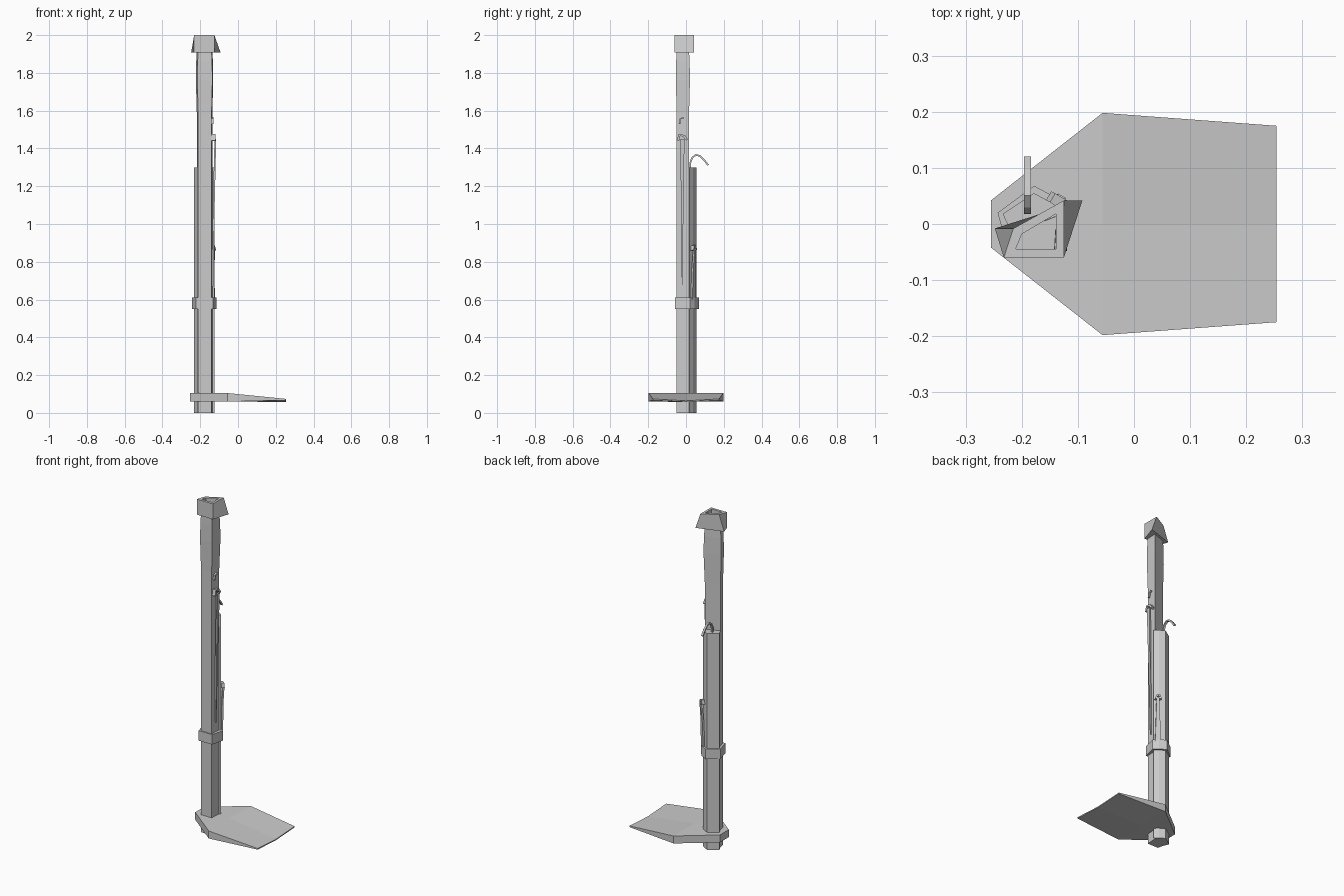
import bpy, bmesh
from mathutils import Vector


def make(name, verts, faces):
    me = bpy.data.meshes.new(name)
    me.from_pydata([tuple(v) for v in verts], [], faces)
    bm = bmesh.new()
    bm.from_mesh(me)
    bmesh.ops.recalc_face_normals(bm, faces=bm.faces)
    bm.to_mesh(me)
    bm.free()
    ob = bpy.data.objects.new(name, me)
    bpy.context.collection.objects.link(ob)
    return ob


def loft(name, rings):
    """Skin equal-length rings of 3D points and cap both ends."""
    n = len(rings[0])
    verts = [p for r in rings for p in r]
    faces = [(k * n + i, k * n + (i + 1) % n, (k + 1) * n + (i + 1) % n, (k + 1) * n + i)
             for k in range(len(rings) - 1) for i in range(n)]
    faces += [tuple(range(n)), tuple(range((len(rings) - 1) * n, len(rings) * n))]
    return make(name, verts, faces)


def level(poly, z, s=1.0):
    cx = sum(p[0] for p in poly) / len(poly)
    cy = sum(p[1] for p in poly) / len(poly)
    return [(cx + (x - cx) * s, cy + (y - cy) * s, z) for x, y in poly]


def ribbon(name, path, widths, across, thick):
    """Sweep a flat strip along a path; across is its width direction."""
    pts = [Vector(p) for p in path]
    a = Vector(across).normalized()
    rings = []
    for i, p in enumerate(pts):
        t = (pts[min(i + 1, len(pts) - 1)] - pts[max(i - 1, 0)]).normalized()
        n = t.cross(a).normalized() * thick / 2
        w = a * widths[i] / 2
        rings.append([p - w - n, p + w - n, p + w + n, p - w + n])
    return loft(name, rings)


# Split shaft: long front half and shorter back half
front = [(-0.211, -0.05), (-0.14, -0.05), (-0.136, 0.016), (-0.218, -0.016)]
back = [(-0.218, -0.016), (-0.136, 0.016), (-0.124, 0.018), (-0.145, 0.037),
        (-0.178, 0.055), (-0.234, 0.018)]
loft("handle_front_half", [level(front, z, s) for z, s in
     ((0, 1), (1.58, 1), (1.76, 1.12), (1.86, 1.08), (1.95, 0.95))])
loft("handle_back_half", [level(back, 0), level(back, 1.30)])

# Binding band around both halves
band = [(-0.222, -0.057), (-0.132, -0.057), (-0.114, 0.02), (-0.137, 0.046),
        (-0.178, 0.068), (-0.243, 0.02)]
loft("binding_band", [level(band, 0.55), level(band, 0.61)])

# Flared pommel with a recess showing the handle end
low = [(-0.232, -0.06), (-0.125, -0.06), (-0.092, 0.042), (-0.248, -0.008)]
top = [(-0.232, -0.06), (-0.125, -0.06), (-0.125, 0.042), (-0.215, -0.008)]
hole = [(-0.211, -0.045), (-0.139, -0.045), (-0.139, 0.018), (-0.2, -0.018)]
loft("pommel", [level(low, 1.907), level(top, 2.0), level(hole, 2.0), level(hole, 1.94)])

# Hoe blade: flat root, then a thinning, slightly dished edge
rows = [(-0.255, 0.042, 0.060, 0.060, 0.105, 0.105),
        (-0.056, 0.198, 0.060, 0.060, 0.105, 0.105),
        (0.254, 0.175, 0.067, 0.058, 0.074, 0.064)]
loft("hoe_blade", [[(x, -w, ub), (x, 0, mb), (x, w, ub), (x, w, ut), (x, 0, mt), (x, -w, ut)]
                   for x, w, ub, mb, ut, mt in rows])

# Curled hook on top of the back half
hook = [(-0.19, 0.022, 1.29), (-0.19, 0.023, 1.325), (-0.19, 0.033, 1.352),
        (-0.19, 0.052, 1.366), (-0.19, 0.075, 1.36), (-0.19, 0.097, 1.338),
        (-0.19, 0.117, 1.311)]
ribbon("curled_hook", hook, [0.012] * 7, (1, 0, 0), 0.009)

# Long splinter, its rolled end and a chip on the right face
ribbon("long_splinter", [(-0.135, -0.02, 0.67), (-0.128, -0.02, 1.1), (-0.12, -0.019, 1.45)],
       [0.004, 0.013, 0.022], (0, 1, 0), 0.009)
ribbon("splinter_curl", [(-0.129, -0.042, 1.44), (-0.129, -0.036, 1.472),
                         (-0.129, -0.01, 1.466), (-0.129, 0.005, 1.445)],
       [0.02] * 4, (1, 0, 0), 0.012)
ribbon("bark_chip", [(-0.136, -0.034, 1.53), (-0.136, -0.03, 1.557), (-0.136, -0.012, 1.562)],
       [0.014] * 3, (1, 0, 0), 0.009)

# Short splinter on the back right face
ribbon("short_splinter", [(-0.138, 0.037, 0.6), (-0.136, 0.04, 0.76), (-0.131, 0.046, 0.87)],
       [0.03, 0.022, 0.015], (-0.85, 0.5, 0), 0.01)
ribbon("short_splinter_curl", [(-0.148, 0.048, 0.862), (-0.142, 0.045, 0.885),
                               (-0.13, 0.038, 0.882), (-0.124, 0.034, 0.86)],
       [0.018] * 4, (0.5, 0.85, 0), 0.01)
